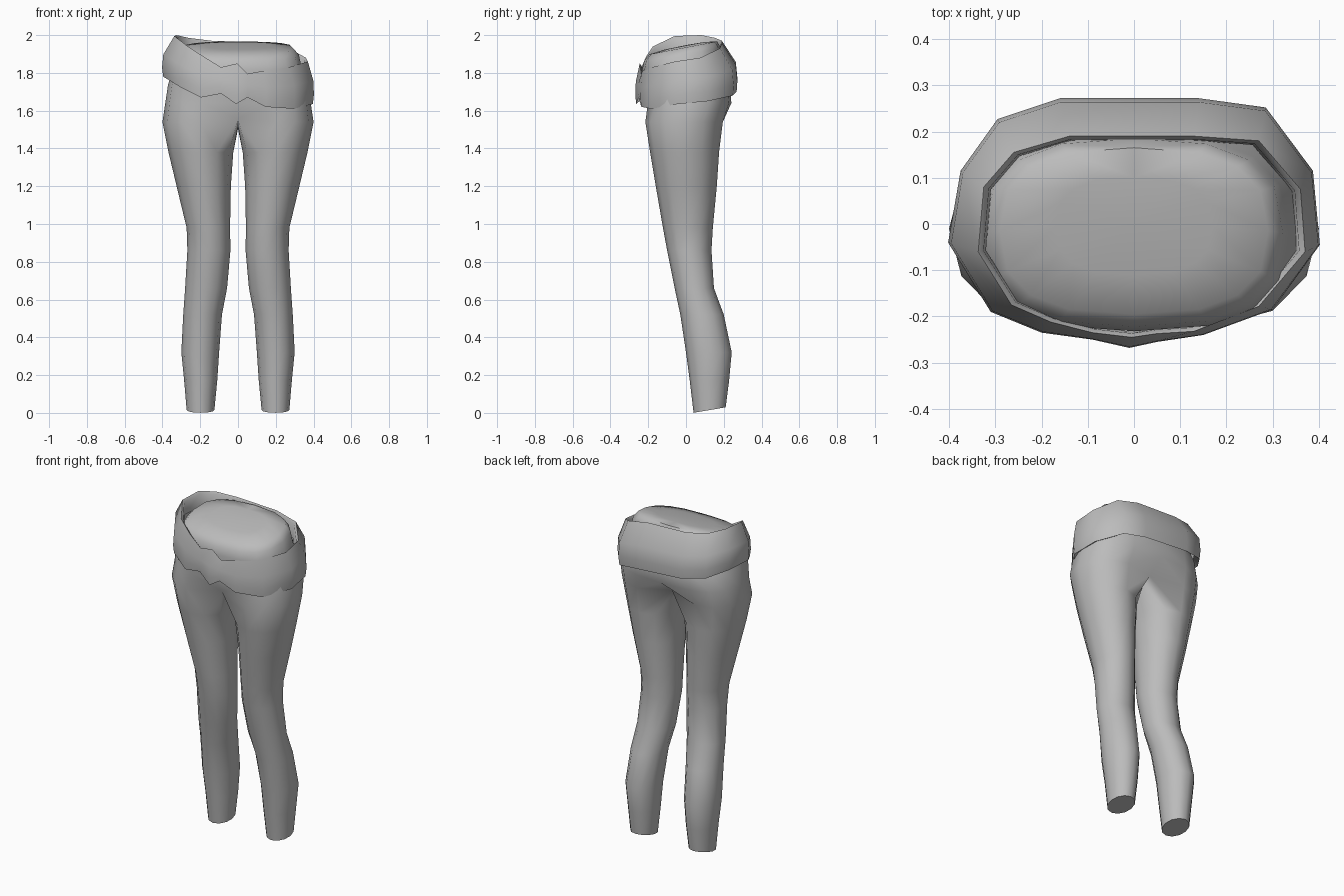
import bpy, bmesh, math

if "Cube" in bpy.data.objects:
    bpy.data.objects.remove(bpy.data.objects["Cube"])

grey = bpy.data.materials.new("grey cloth")
grey.diffuse_color = (0.5, 0.5, 0.5, 1)
grey.use_nodes = True
grey.node_tree.nodes["Principled BSDF"].inputs["Base Color"].default_value = grey.diffuse_color


def finish(bm, name, angle):
    """Turn a bmesh into a smooth shaded object."""
    bmesh.ops.recalc_face_normals(bm, faces=bm.faces)
    me = bpy.data.meshes.new(name)
    bm.to_mesh(me)
    bm.free()
    ob = bpy.data.objects.new(name, me)
    bpy.context.collection.objects.link(ob)
    me.materials.append(grey)
    bpy.ops.object.select_all(action='DESELECT')
    ob.select_set(True)
    bpy.context.view_layer.objects.active = ob
    bpy.ops.object.shade_smooth_by_angle(angle=math.radians(angle))
    return ob


def bridge(bm, a, b, closed=True):
    n = len(a)
    for i in range(n if closed else n - 1):
        j = (i + 1) % n
        bm.faces.new((a[i], a[j], b[j], b[i]))


# ---- Trousers: one half, mirrored afterwards ----
# leg sections: z, inner x, outer x, front y, back y
LEG = [
    (0.015, 0.125, 0.272, 0.04, 0.21),
    (0.17, 0.11, 0.285, 0.02, 0.228),
    (0.32, 0.10, 0.30, 0.0, 0.242),
    (0.52, 0.085, 0.29, -0.03, 0.20),
    (0.66, 0.058, 0.28, -0.06, 0.148),
    (0.86, 0.04, 0.268, -0.10, 0.135),
    (0.98, 0.042, 0.272, -0.122, 0.142),
    (1.20, 0.038, 0.325, -0.16, 0.163),
    (1.38, 0.025, 0.368, -0.19, 0.175),
]
bm = bmesh.new()
rings = []
for z, x0, x1, y0, y1 in LEG:
    ring = []
    for k in range(12):
        a = math.tau * k / 12
        y = (y0 + y1) / 2 + (y1 - y0) / 2 * math.sin(a)
        tilt = (y - 0.125) * 0.17 if z < 0.1 else 0
        ring.append(bm.verts.new(((x0 + x1) / 2 + (x1 - x0) / 2 * math.cos(a), y, z + tilt)))
    rings.append(ring)
bm.faces.new(rings[0])

# leg top: inner points lie on the middle line and form the crotch
top = []
for k in range(12):
    a = math.tau * k / 12
    c, s = math.cos(a), math.sin(a)
    if 4 <= k <= 8:
        top.append(bm.verts.new((0, -0.01 + 0.17 * s, 1.505 + 0.07 * s * s)))
    else:
        top.append(bm.verts.new((0.2 + 0.2 * c, -0.01 + 0.205 * s, 1.54)))
rings.append(top)
for a, b in zip(rings, rings[1:]):
    bridge(bm, a, b)

# pelvis half rings: z, half width, front y, back y, slope of z along y
PELVIS = [
    (1.64, 0.385, -0.215, 0.24, 0),
    (1.74, 0.37, -0.225, 0.235, 0),
    (1.84, 0.335, -0.232, 0.195, 0.1),
    (1.90, 0.322, -0.222, 0.185, 0.17),
    (1.935, 0.29, -0.195, 0.165, 0.19),
    (1.945, 0.17, -0.11, 0.10, 0.19),
]
prev = [top[k] for k in (8, 9, 10, 11, 0, 1, 2, 3, 4)]
for z, w, y0, y1, slope in PELVIS:
    ring = []
    for i in range(9):
        a = math.pi * (i / 8 - 0.5)
        c, s = max(math.cos(a), 0), math.sin(a)
        if i in (0, 8):
            c = 0
        y = (y0 + y1) / 2 + (y1 - y0) / 2 * math.copysign(abs(s) ** 0.75, s)
        ring.append(bm.verts.new((w * c ** 0.75, y, z + slope * y)))
    bridge(bm, prev, ring, closed=False)
    prev = ring
mid = bm.verts.new((0, 0, 1.947))
for a, b in zip(prev, prev[1:]):
    bm.faces.new((a, b, mid))

# mirror to the other side and weld the middle line
geo = bmesh.ops.duplicate(bm, geom=bm.verts[:] + bm.edges[:] + bm.faces[:])["geom"]
for v in geo:
    if isinstance(v, bmesh.types.BMVert):
        v.co.x *= -1
bmesh.ops.remove_doubles(bm, verts=bm.verts[:], dist=0.0005)
finish(bm, "trousers", 60)

# ---- Belt: tilted flared wrap ----
# outer x, outer y, rim x, rim y, bottom z, top z
BELT = [
    (0.402, -0.045, 0.37, -0.06, 1.635, 1.86),
    (0.387, 0.115, 0.36, 0.075, 1.65, 1.88),
    (0.285, 0.252, 0.27, 0.18, 1.68, 1.93),
    (0.14, 0.272, 0.13, 0.19, 1.70, 1.96),
    (-0.16, 0.272, -0.14, 0.19, 1.72, 1.97),
    (-0.295, 0.227, -0.26, 0.155, 1.74, 1.985),
    (-0.375, 0.115, -0.325, 0.08, 1.77, 2.0),
    (-0.402, -0.04, -0.337, -0.06, 1.78, 1.995),
    (-0.31, -0.19, -0.265, -0.175, 1.725, 1.94),
    (-0.20, -0.235, -0.18, -0.212, 1.67, 1.885),
    (-0.09, -0.25, -0.09, -0.235, 1.69, 1.83),
    (-0.01, -0.268, -0.005, -0.245, 1.635, 1.85),
    (0.05, -0.255, 0.05, -0.237, 1.67, 1.795),
    (0.15, -0.24, 0.13, -0.232, 1.62, 1.81),
    (0.30, -0.185, 0.27, -0.178, 1.61, 1.83),
]
# profile: (blend outer to rim, scale, blend bottom to top, z offset)
PROFILE = [
    (0, 0.90, 0, 0.02),
    (0, 0.985, 0, 0),
    (0, 1.0, 0.22, 0),
    (0.1, 1.0, 0.55, 0),
    (1, 1.0, 1, 0),
    (1, 0.965, 1, -0.012),
    (1, 0.95, 0.6, 0),
]
bm = bmesh.new()
prev = None
for t, s, h, dz in PROFILE:
    ring = []
    for ox, oy, rx, ry, zb, zt in BELT:
        ring.append(bm.verts.new(((ox + (rx - ox) * t) * s, (oy + (ry - oy) * t) * s,
                                  zb + (zt - zb) * h + dz)))
    if prev:
        bridge(bm, prev, ring)
    prev = ring
finish(bm, "belt_wrap", 50)
